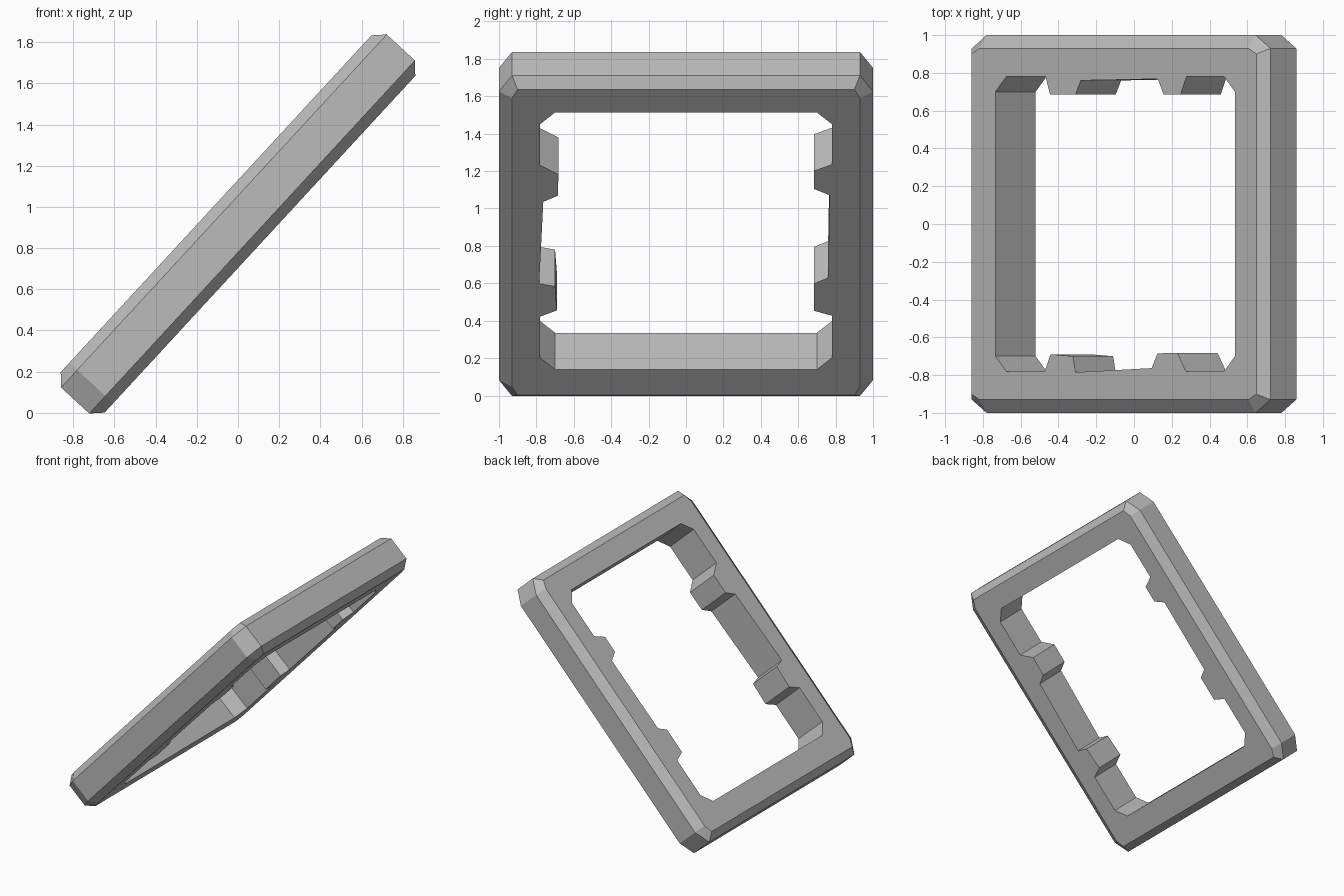
import bpy, bmesh, math
from mathutils import Matrix

cube = bpy.data.objects.get("Cube")
if cube:
    bpy.data.objects.remove(cube, do_unlink=True)

grey = bpy.data.materials.new("plain_grey")
grey.use_nodes = True
colour = (0.5, 0.5, 0.5, 1)
grey.diffuse_color = colour
grey.node_tree.nodes["Principled BSDF"].inputs["Base Color"].default_value = colour


def octagon(long_x, short_x, long_y, short_y):
    """Rectangle outline with cut corners, counter-clockwise."""
    quarter = [(long_x, short_y), (short_x, long_y)]
    right = [(x, -y) for x, y in quarter[::-1]] + quarter
    return right + [(-x, -y) for x, y in right]


def loft(name, sections):
    """Closed solid through matching outlines, each given as (height, points)."""
    bm = bmesh.new()
    rings = [[bm.verts.new((x, y, z)) for x, y in pts] for z, pts in sections]
    bm.faces.new(rings[0][::-1])
    bm.faces.new(rings[-1])
    for low, high in zip(rings, rings[1:]):
        for i in range(len(low)):
            j = (i + 1) % len(low)
            bm.faces.new((low[i], low[j], high[j], high[i]))
    bmesh.ops.recalc_face_normals(bm, faces=bm.faces)
    mesh = bpy.data.meshes.new(name)
    bm.to_mesh(mesh)
    bm.free()
    mesh.materials.append(grey)
    obj = bpy.data.objects.new(name, mesh)
    bpy.context.collection.objects.link(obj)
    return obj


# Chamfered slab
face = octagon(1.112, 1.05, 0.93, 0.90)
rim = octagon(1.166, 1.05, 1.0, 0.93)
frame = loft("frame", [(-0.145, face), (-0.093, rim), (0.093, rim), (0.145, face)])

# Opening with cut corners and two teeth on each long side
front_edge = [(-0.925, -0.70), (-0.84, -0.78),
              (-0.54, -0.78), (-0.495, -0.69), (-0.32, -0.70), (-0.30, -0.785),
              (0.295, -0.763), (0.34, -0.685), (0.495, -0.682), (0.563, -0.782),
              (0.86, -0.78), (0.945, -0.70)]
back_edge = [(0.945, 0.70), (0.86, 0.78),
             (0.566, 0.78), (0.52, 0.685), (0.388, 0.685), (0.343, 0.768),
             (-0.258, 0.76), (-0.30, 0.685), (-0.498, 0.685), (-0.533, 0.78),
             (-0.84, 0.78), (-0.925, 0.70)]
opening = front_edge + back_edge
cutter = loft("opening_cutter", [(-0.3, opening), (0.3, opening)])
cutter.hide_render = True

cut = frame.modifiers.new("opening", 'BOOLEAN')
cut.operation = 'DIFFERENCE'
cut.solver = 'EXACT'
cut.object = cutter
bpy.context.view_layer.update()
result = bpy.data.meshes.new_from_object(
    frame.evaluated_get(bpy.context.evaluated_depsgraph_get()))
frame.modifiers.clear()
frame.data = result
bpy.data.objects.remove(cutter, do_unlink=True)

# Lean the frame so its right end rises
tilt = Matrix.Rotation(-math.radians(47.3), 4, 'Y')
frame.data.transform(Matrix.Translation((0, 0, 0.917)) @ tilt)
frame.data.update()
